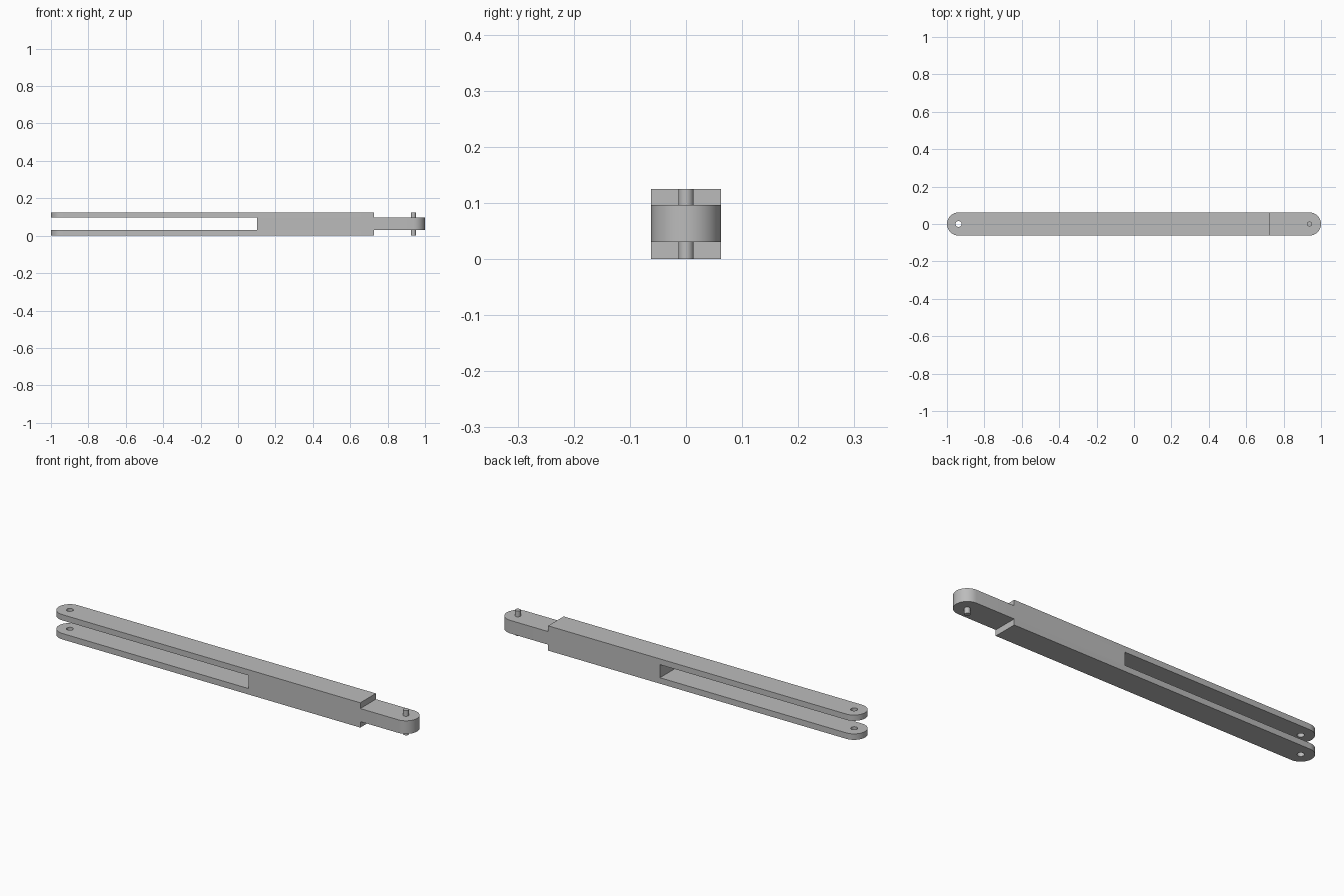
import bpy
import bmesh
import math

cube = bpy.data.objects.get("Cube")
if cube:
    bpy.data.objects.remove(cube, do_unlink=True)

HALF_WIDTH = 0.062
HEIGHT = 0.125
LOW, HIGH = 0.03, 0.096      # slot and tongue heights
PIVOT = 1 - HALF_WIDTH       # pivot distance from the centre
SHOULDER = 0.726

metal = bpy.data.materials.new("plain grey")
metal.use_nodes = True
grey = (0.5, 0.5, 0.5, 1)
metal.diffuse_color = grey
metal.node_tree.nodes["Principled BSDF"].inputs["Base Color"].default_value = grey


def prism(name, outline, bottom, top):
    """Extrude a flat outline upward into a solid."""
    bm = bmesh.new()
    face = bm.faces.new([bm.verts.new((x, y, bottom)) for x, y in outline])
    raised = bmesh.ops.extrude_face_region(bm, geom=[face])["geom"]
    verts = [v for v in raised if isinstance(v, bmesh.types.BMVert)]
    bmesh.ops.translate(bm, verts=verts, vec=(0, 0, top - bottom))
    bmesh.ops.recalc_face_normals(bm, faces=bm.faces)
    mesh = bpy.data.meshes.new(name)
    bm.to_mesh(mesh)
    bm.free()
    mesh.materials.append(metal)
    obj = bpy.data.objects.new(name, mesh)
    bpy.context.collection.objects.link(obj)
    return obj


def arc(cx, radius, start, sweep, steps):
    angles = [start + sweep * i / steps for i in range(steps + 1)]
    return [(cx + radius * math.cos(a), radius * math.sin(a)) for a in angles]


def circle(cx, radius):
    return arc(cx, radius, 0, 2 * math.pi, 24)[:-1]


def box(x0, x1):
    return [(x0, -0.1), (x1, -0.1), (x1, 0.1), (x0, 0.1)]


def select_only(obj):
    bpy.ops.object.select_all(action="DESELECT")
    obj.select_set(True)
    bpy.context.view_layer.objects.active = obj


def cut(target, cutter):
    mod = target.modifiers.new("cut", "BOOLEAN")
    mod.operation = "DIFFERENCE"
    mod.solver = "EXACT"
    mod.object = cutter
    select_only(target)
    bpy.ops.object.modifier_apply(modifier=mod.name)
    bpy.data.objects.remove(cutter, do_unlink=True)


# Link bar with round ends
outline = (arc(PIVOT, HALF_WIDTH, -math.pi / 2, math.pi, 16)
           + arc(-PIVOT, HALF_WIDTH, math.pi / 2, math.pi, 16))
bar = prism("link_bar", outline, 0, HEIGHT)

# Fork slot, tongue steps above and below, pivot holes
cut(bar, prism("slot_cutter", box(-1.1, 0.102), LOW, HIGH))
cut(bar, prism("upper_step_cutter", box(SHOULDER, 1.1), HIGH, HEIGHT + 0.1))
cut(bar, prism("lower_step_cutter", box(SHOULDER, 1.1), -0.1, LOW))
cut(bar, prism("hole_cutter", circle(-PIVOT, 0.016), -0.1, HEIGHT + 0.1))

# Pivot pins on both sides of the tongue
upper_pin = prism("upper_pin", circle(PIVOT, 0.0135), HIGH, HEIGHT)
lower_pin = prism("lower_pin", circle(PIVOT, 0.0135), 0, LOW)

for part in (bar, upper_pin, lower_pin):
    select_only(part)
    bpy.ops.object.shade_smooth_by_angle(angle=math.radians(30))
